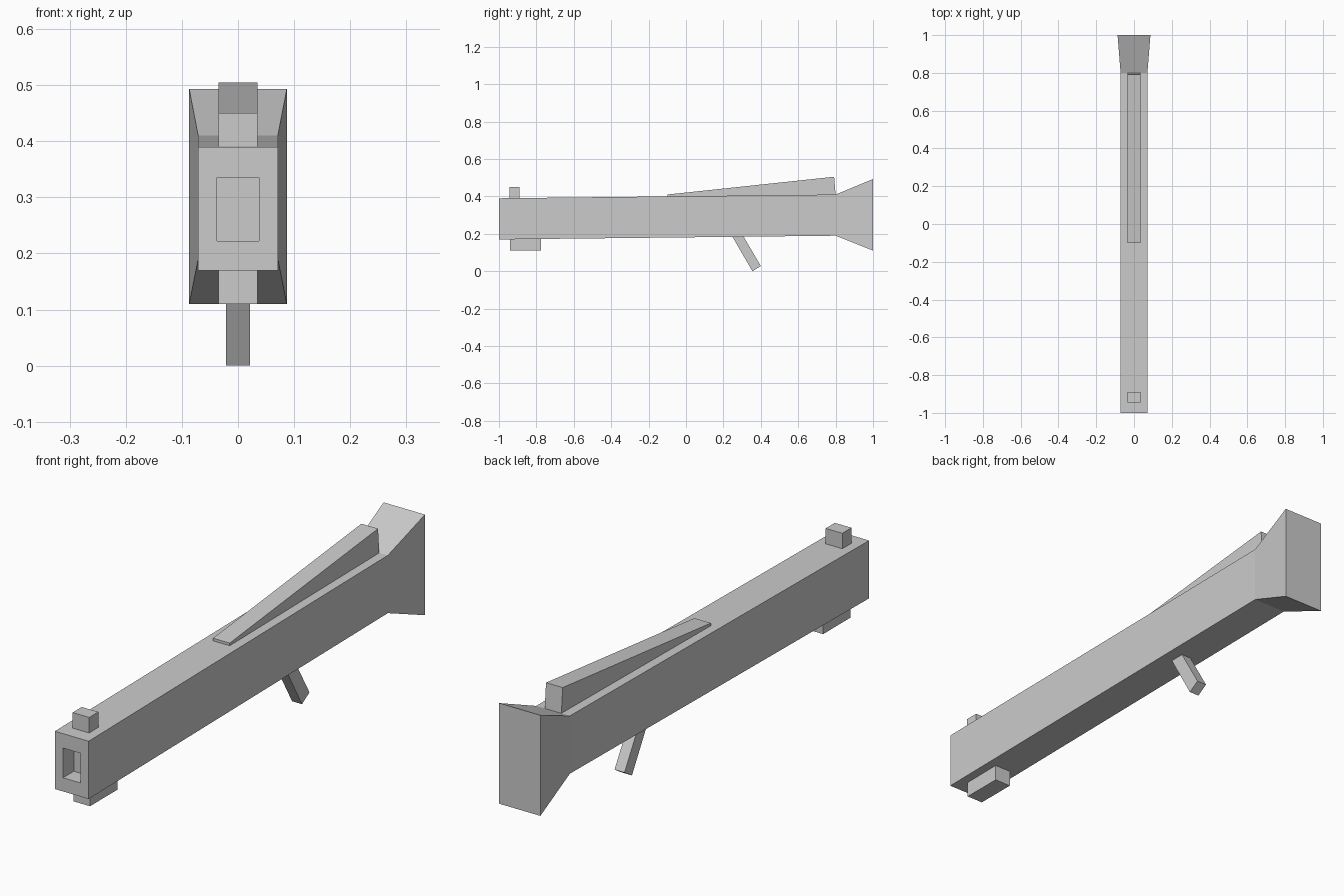
import bpy, bmesh

if "Cube" in bpy.data.objects:
    bpy.data.objects.remove(bpy.data.objects["Cube"])


def finish(name, bm):
    bmesh.ops.recalc_face_normals(bm, faces=bm.faces)
    mesh = bpy.data.meshes.new(name)
    bm.to_mesh(mesh)
    bm.free()
    obj = bpy.data.objects.new(name, mesh)
    bpy.context.collection.objects.link(obj)
    return obj


def loft(name, sections):
    """Join rectangular sections (y, half_width, z_low, z_high) and cap both ends."""
    bm = bmesh.new()
    rings = [[bm.verts.new(p) for p in ((-w, y, lo), (w, y, lo), (w, y, hi), (-w, y, hi))]
             for y, w, lo, hi in sections]
    for a, b in zip(rings, rings[1:]):
        for i in range(4):
            j = (i + 1) % 4
            bm.faces.new((a[i], a[j], b[j], b[i]))
    bm.faces.new(rings[0])
    bm.faces.new(rings[-1])
    return finish(name, bm)


def extrude_profile(name, half_width, profile):
    """Extrude a side profile of (y, z) points symmetrically across x."""
    bm = bmesh.new()
    face = bm.faces.new([bm.verts.new((-half_width, y, z)) for y, z in profile])
    new = bmesh.ops.extrude_face_region(bm, geom=[face])["geom"]
    verts = [v for v in new if isinstance(v, bmesh.types.BMVert)]
    bmesh.ops.translate(bm, verts=verts, vec=(2 * half_width, 0, 0))
    return finish(name, bm)


# Tube body: recessed muzzle, rising barrel, flared closed rear
loft("body", [
    (-0.935, 0.037, 0.222, 0.335),
    (-1.0, 0.037, 0.222, 0.335),
    (-1.0, 0.071, 0.17, 0.39),
    (0.80, 0.071, 0.19, 0.41),
    (1.0, 0.087, 0.11, 0.493),
])

# Small blocks above and below the muzzle
extrude_profile("front_sight", 0.035,
                [(-0.945, 0.388), (-0.89, 0.388), (-0.89, 0.45), (-0.945, 0.45)])
extrude_profile("front_lug", 0.035,
                [(-0.94, 0.11), (-0.775, 0.11), (-0.775, 0.175), (-0.94, 0.175)])

# Long wedge on top of the body
extrude_profile("top_wedge", 0.035,
                [(-0.10, 0.395), (0.80, 0.405), (0.792, 0.505), (-0.10, 0.41)])

# Slanted grip underneath
extrude_profile("grip", 0.021,
                [(0.245, 0.19), (0.355, 0.0), (0.40, 0.028), (0.305, 0.19)])
